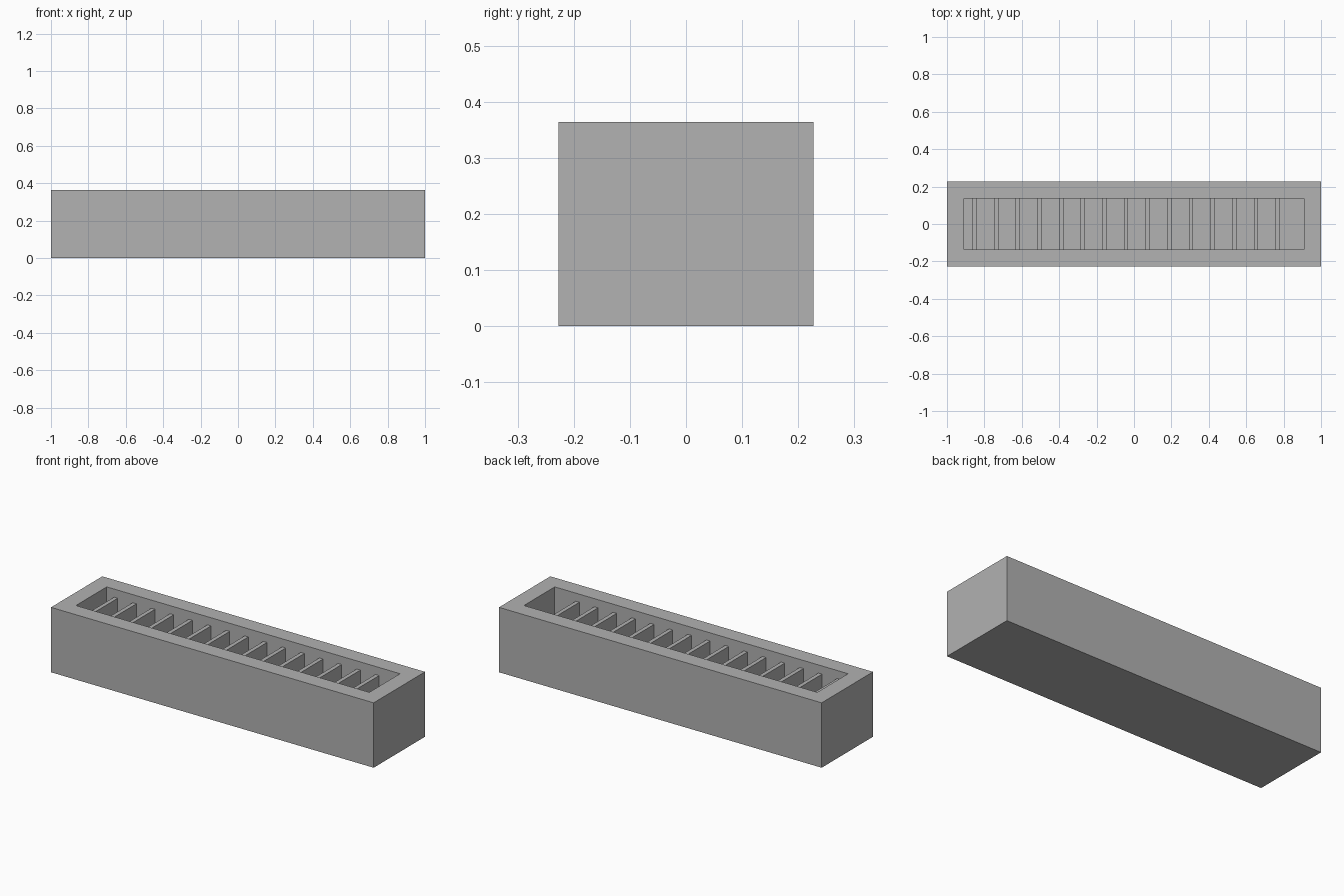
import bpy
import bmesh
from mathutils import Matrix, Vector

cube = bpy.data.objects.get("Cube")
if cube:
    bpy.data.objects.remove(cube, do_unlink=True)

U = 1 / 11                      # wall thickness, the module of the design
LENGTH, WIDTH, HEIGHT = 22 * U, 5 * U, 4 * U
FLOOR = U
SLOT_COUNT = 15
SLOT_PITCH = 14 / 11 * U
SLOT_THICK = U / 4
SLOT_START = -9.5 * U
SLOT_TOP = HEIGHT - U / 2

grey = bpy.data.materials.new("plain_grey")
grey.use_nodes = True
grey.diffuse_color = (0.445, 0.445, 0.445, 1)
grey.node_tree.nodes["Principled BSDF"].inputs["Base Color"].default_value = grey.diffuse_color


def box(bm, low, high):
    """Add a box between two opposite corners."""
    low, high = Vector(low), Vector(high)
    place = Matrix.Translation((low + high) / 2) @ Matrix.Diagonal((*(high - low), 1))
    bmesh.ops.create_cube(bm, size=1, matrix=place)


def finish(bm, name):
    mesh = bpy.data.meshes.new(name)
    bm.to_mesh(mesh)
    bm.free()
    mesh.materials.append(grey)
    obj = bpy.data.objects.new(name, mesh)
    bpy.context.collection.objects.link(obj)
    return obj


# Open trough: a block whose top is inset and sunk to the floor
bm = bmesh.new()
box(bm, (-LENGTH / 2, -WIDTH / 2, 0), (LENGTH / 2, WIDTH / 2, HEIGHT))
bm.normal_update()
top = max(bm.faces, key=lambda f: f.calc_center_median().z)
bmesh.ops.inset_region(bm, faces=[top], thickness=U, use_even_offset=True)
sunk = bmesh.ops.extrude_discrete_faces(bm, faces=[top])["faces"][0]
bmesh.ops.translate(bm, verts=sunk.verts, vec=(0, 0, FLOOR - HEIGHT))
bmesh.ops.recalc_face_normals(bm, faces=bm.faces)
finish(bm, "trough")

# Row of thin upright dividers, wall to wall and a little below the rim
for i in range(SLOT_COUNT):
    x = SLOT_START + i * SLOT_PITCH
    bm = bmesh.new()
    box(bm, (x, U - WIDTH / 2, FLOOR), (x + SLOT_THICK, WIDTH / 2 - U, SLOT_TOP))
    finish(bm, f"divider_{i + 1}")
